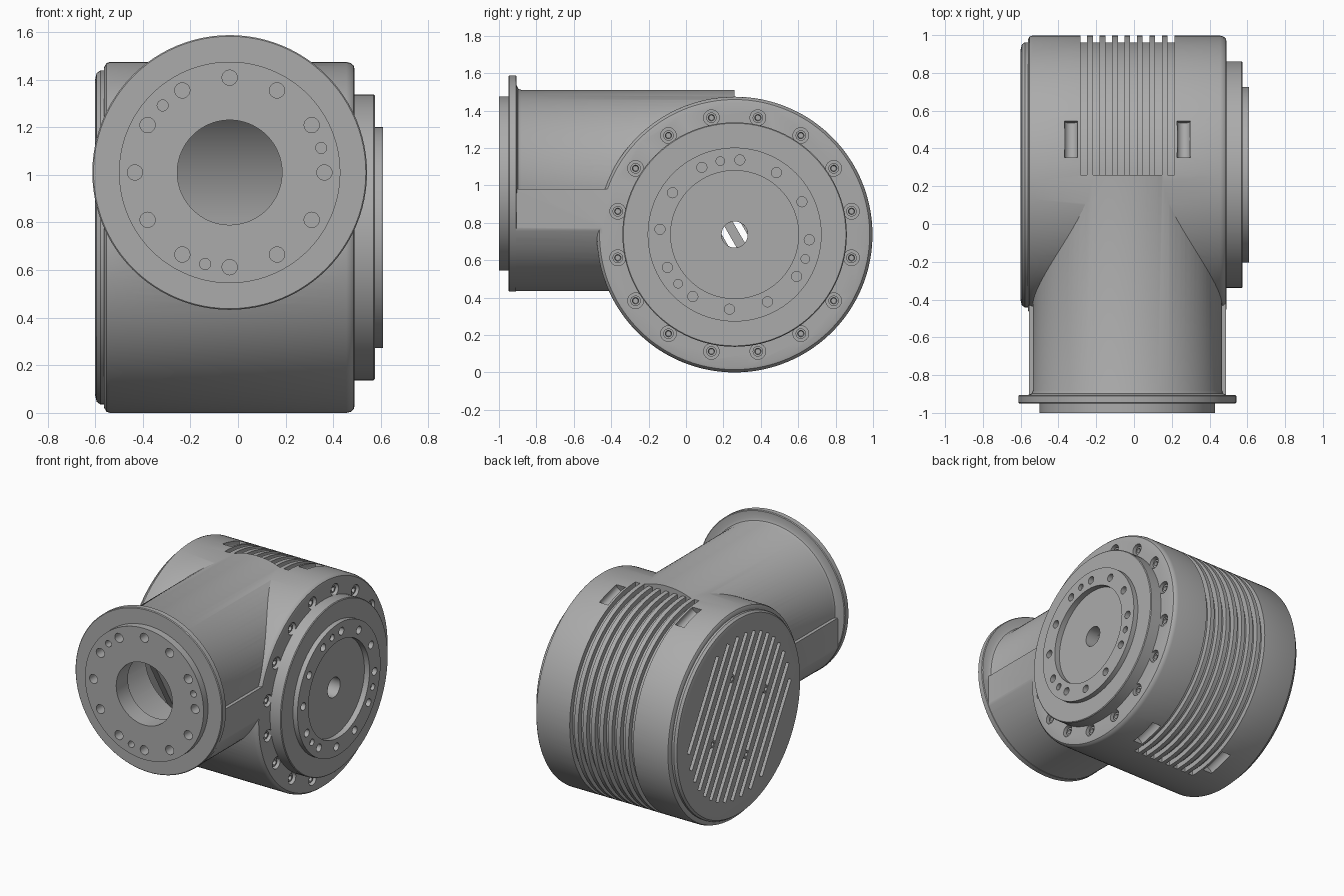
import bpy, bmesh, math
from mathutils import Matrix, Vector

if "Cube" in bpy.data.objects:
    bpy.data.objects.remove(bpy.data.objects["Cube"], do_unlink=True)

DRUM = (0.26, 0.737)     # drum axis runs along x, at this y and z
NECK = (-0.035, 1.01)    # neck axis runs along y, at this x and z

grey = bpy.data.materials.new("machined_grey")
grey.use_nodes = True
colour = (0.41, 0.41, 0.41, 1)
grey.diffuse_color = colour
grey.node_tree.nodes["Principled BSDF"].inputs["Base Color"].default_value = colour


def sweep(bm, axis, centre, profile, a0=0, a1=360, closed=False, n=96):
    """Turn (radius, position) points about an x or y axis."""
    full = a1 - a0 == 360
    rings = []
    for i in range(n if full else n + 1):
        a = math.radians(a0 + (a1 - a0) * i / n)
        ring = []
        for r, t in profile:
            u, z = centre[0] + r * math.cos(a), centre[1] + r * math.sin(a)
            ring.append(bm.verts.new((t, u, z) if axis == "x" else (u, t, z)))
        rings.append(ring)
    count = len(profile)
    faces = []
    for i in range(n):
        p, q = rings[i], rings[(i + 1) % len(rings)]
        for j in range(count if closed else count - 1):
            k = (j + 1) % count
            faces.append(bm.faces.new((p[j], p[k], q[k], q[j])))
    if not closed:
        faces.append(bm.faces.new([r[0] for r in rings]))
        faces.append(bm.faces.new([r[-1] for r in rings]))
    elif not full:
        faces += [bm.faces.new(rings[0]), bm.faces.new(rings[-1])]
    bmesh.ops.recalc_face_normals(bm, faces=faces)


def polar(centre, radius, degrees):
    a = math.radians(degrees)
    return centre[0] + radius * math.cos(a), centre[1] + radius * math.sin(a)


def rods(bm, axis, centre, ring, angles, r, start, end):
    """Place short cylinders around a bolt circle."""
    for a in angles:
        sweep(bm, axis, polar(centre, ring, a), [(r, start), (r, end)], n=24)


def box(bm, matrix):
    bmesh.ops.create_cube(bm, size=1, matrix=matrix)


def make(name, bm):
    mesh = bpy.data.meshes.new(name)
    bm.to_mesh(mesh)
    bm.free()
    mesh.materials.append(grey)
    obj = bpy.data.objects.new(name, mesh)
    bpy.context.collection.objects.link(obj)
    return obj


def turned(name, *args, **kw):
    bm = bmesh.new()
    sweep(bm, *args, **kw)
    return make(name, bm)


def combine(target, other, operation):
    """Apply a boolean and remove the helper."""
    mod = target.modifiers.new("boolean", "BOOLEAN")
    mod.operation, mod.solver, mod.object = operation, "EXACT", other
    graph = bpy.context.evaluated_depsgraph_get()
    mesh = bpy.data.meshes.new_from_object(target.evaluated_get(graph))
    target.modifiers.clear()
    target.data = mesh
    bpy.data.objects.remove(other, do_unlink=True)


# Drum with rounded rim and stepped end cap
housing = turned("housing", "x", DRUM, [
    (.665, -.6), (.69, -.594), (.702, -.578), (.702, -.562), (.716, -.562),
    (.732, -.553), (.737, -.538), (.737, .455), (.733, .473), (.722, .486), (.705, .49)], n=144)

# Neck with mounting flange and raised face
neck = turned("neck", "y", NECK, [
    (.465, -1), (.465, -.95), (.572, -.95), (.577, -.945), (.577, -.91), (.572, -.905),
    (.525, -.905), (.507, -.897), (.5, -.88), (.5, .26)])

# Wider lower half of the neck, flattened at the sides
skirt = turned("skirt", "y", NECK, [(.575, -.92), (.575, -.3)])
bm = bmesh.new()
box(bm, Matrix.Translation((NECK[0], -.5, .63)) @ Matrix.Diagonal((1.044, 2, .7, 1)))
combine(skirt, make("skirt_trim", bm), "INTERSECT")
combine(neck, skirt, "UNION")
combine(housing, neck, "UNION")

# Hollow interior and bore
combine(housing, turned("drum_hollow", "x", DRUM, [(.66, -.53), (.66, .41)]), "DIFFERENCE")
combine(housing, turned("neck_hollow", "y", NECK,
        [(.22, -1.05), (.22, -.87), (.44, -.87), (.44, .2)]), "DIFFERENCE")

# Bolt holes in the mounting flange and drum, plus the centre bore
bm = bmesh.new()
rods(bm, "y", NECK, .398, range(0, 360, 30), .032, -1.05, -.92)
rods(bm, "y", NECK, .398, (15, 135, 255), .023, -1.05, -.95)
DRUM_BOLTS = [11.25 + 22.5 * i for i in range(16)]
rods(bm, "x", DRUM, .637, DRUM_BOLTS, .042, .44, .55)
sweep(bm, "x", DRUM, [(.07, .35), (.07, .55)], n=32)
combine(housing, make("hole_cutter", bm), "DIFFERENCE")

# Cooling grooves around the back half, with access pockets beside them
bm = bmesh.new()
for i in range(8):
    x = NECK[0] + (i - 3.5) * .066
    sweep(bm, "x", DRUM, [(.702, x - .018), (.8, x - .018), (.8, x + .018), (.702, x + .018)],
          -90, 90, closed=True)
for side in (-1, 1):
    for a in (75, -75):
        y, z = polar(DRUM, .722, a)
        bmesh.ops.create_cone(
            bm, cap_ends=True, segments=32, radius1=.036, radius2=.036, depth=.2,
            matrix=Matrix.Translation((NECK[0] + side * .298, y, z))
            @ Matrix.Rotation(math.radians(a), 4, "X"))
combine(housing, make("groove_cutter", bm), "DIFFERENCE")

# Slanted vent slots in the end cap
bm = bmesh.new()
for i in range(12):
    offset = (i - 5.5) * .085
    length = 2 * math.sqrt(.57 ** 2 - offset ** 2)
    y, z = polar(DRUM, offset, 30)
    box(bm, Matrix.Translation((-.57, y, z)) @ Matrix.Rotation(math.radians(30), 4, "X")
        @ Matrix.Diagonal((.2, .034, length, 1)))
combine(housing, make("vent_cutter", bm), "DIFFERENCE")

# Output flange with recessed centre
output = turned("output_flange", "x", DRUM, [
    (.6, .45), (.6, .57), (.595, .575), (.465, .575), (.465, .61),
    (.342, .61), (.342, .57), (.07, .57), (.07, .45)], closed=True)
bm = bmesh.new()
rods(bm, "x", DRUM, .4, range(26, 386, 30), .027, .56, .65)
rods(bm, "x", DRUM, .4, (101, 221, 341), .023, .585, .65)
combine(output, make("output_holes", bm), "DIFFERENCE")


def screws(name, ring, angles, profile):
    bm = bmesh.new()
    for a in angles:
        sweep(bm, "x", polar(DRUM, ring, a), profile, n=18)
    return make(name, bm)


# Socket screws
drum_screws = screws("drum_screws", .637, DRUM_BOLTS,
                     [(.028, .43), (.028, .475), (.017, .475), (.014, .45)])
vent_screws = screws("vent_screws", .31, (75, 165, 255, 345),
                     [(.028, -.54), (.028, -.598), (.015, -.598), (.012, -.575)])

# Smooth curved walls, keep machined edges sharp
bpy.ops.object.select_all(action="DESELECT")
for obj in (housing, output, drum_screws, vent_screws):
    obj.select_set(True)
bpy.context.view_layer.objects.active = housing
bpy.ops.object.shade_smooth_by_angle(angle=math.radians(30))
